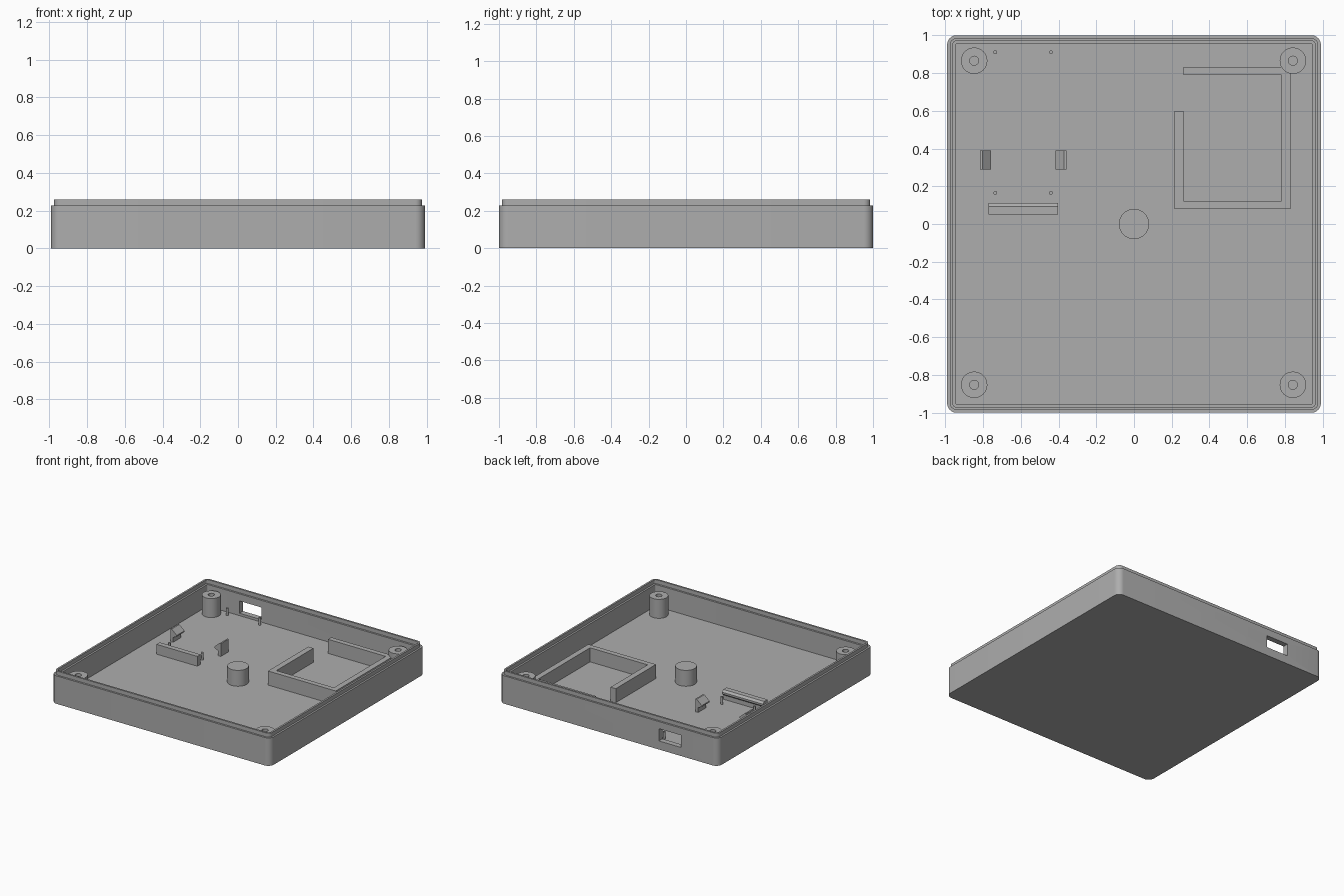
import bpy, bmesh, math
from mathutils import Vector

old = bpy.data.objects.get("Cube")
if old:
    bpy.data.objects.remove(old, do_unlink=True)

HX, HY = 0.99, 1.0      # outer half sizes
FLOOR = 0.05            # floor top
SINK = FLOOR - 0.01     # parts start slightly inside the floor

grey = bpy.data.materials.new("plain grey")
grey.use_nodes = True
COLOUR = (0.42, 0.42, 0.42, 1)
grey.diffuse_color = COLOUR
grey.node_tree.nodes["Principled BSDF"].inputs["Base Color"].default_value = COLOUR


def finish(name, bm, smooth=False):
    bmesh.ops.recalc_face_normals(bm, faces=bm.faces)
    mesh = bpy.data.meshes.new(name)
    bm.to_mesh(mesh)
    bm.free()
    mesh.materials.append(grey)
    ob = bpy.data.objects.new(name, mesh)
    bpy.context.collection.objects.link(ob)
    if smooth:
        bpy.ops.object.select_all(action='DESELECT')
        ob.select_set(True)
        bpy.context.view_layer.objects.active = ob
        bpy.ops.object.shade_smooth_by_angle(angle=math.radians(30))
    return ob


def skin(bm, rings):
    """Join a stack of equal point rings and cap both ends."""
    loops = [[bm.verts.new(p) for p in ring] for ring in rings]
    n = len(loops[0])
    for a, b in zip(loops, loops[1:]):
        for i in range(n):
            j = (i + 1) % n
            bm.faces.new((a[i], a[j], b[j], b[i]))
    bm.faces.new(loops[0])
    bm.faces.new(loops[-1])


def rounded_rect(inset, z, radius=0.05, steps=8):
    r = max(radius - inset, 0.008)
    pts = []
    for q, (sx, sy) in enumerate([(1, 1), (-1, 1), (-1, -1), (1, -1)]):
        cx, cy = sx * (HX - inset - r), sy * (HY - inset - r)
        for k in range(steps + 1):
            a = (q + k / steps) * math.pi / 2
            pts.append((cx + r * math.cos(a), cy + r * math.sin(a), z))
    return pts


def turned(name, x, y, profile, n=32):
    """Round part from (radius, height) pairs."""
    bm = bmesh.new()
    skin(bm, [[(x + r * math.cos(2 * math.pi * i / n),
                y + r * math.sin(2 * math.pi * i / n), z) for i in range(n)]
              for r, z in profile])
    return finish(name, bm, True)


def extruded(name, outline, direction):
    """Prism from a flat outline swept along a direction."""
    bm = bmesh.new()
    d = Vector(direction)
    pts = [Vector(p) for p in outline]
    skin(bm, [pts, [p + d for p in pts]])
    return finish(name, bm)


def block(name, x0, x1, y0, y1, z0, z1):
    return extruded(name, [(x0, y0, z0), (x1, y0, z0), (x1, y1, z0), (x0, y1, z0)],
                    (0, 0, z1 - z0))


# Tray with a raised lip between two ledges
RIM, LIP = 0.228, 0.26
bm = bmesh.new()
skin(bm, [rounded_rect(i, z) for i, z in [
    (0, 0), (0, RIM), (0.015, RIM), (0.015, LIP), (0.03, LIP),
    (0.03, RIM), (0.045, RIM), (0.045, FLOOR)]])
tray = finish("tray", bm, True)

# Port opening through the back wall
cutter = block("port_cutter", -0.655, -0.455, 0.9, 1.1, 0.07, 0.17)
cutter.hide_render = True
cutter.hide_viewport = True
cutter.display_type = 'WIRE'
cut = tray.modifiers.new("port opening", 'BOOLEAN')
cut.operation = 'DIFFERENCE'
cut.solver = 'EXACT'
cut.object = cutter
bpy.context.view_layer.objects.active = tray
bpy.ops.object.modifier_apply(modifier=cut.name)
bpy.data.objects.remove(cutter, do_unlink=True)

# Corner screw posts with blind holes
for side, x in (("right", -0.847), ("left", 0.842)):
    for end, y in (("back", 0.865), ("front", -0.852)):
        turned(f"screw_post_{end}_{side}", x, y,
               [(0.07, SINK), (0.07, 0.205), (0.024, 0.205), (0.024, 0.08)])

# Centre support
turned("centre_post", 0, 0, [(0.08, SINK), (0.08, 0.18)])

# Locating pins
for side, x in (("right", -0.735), ("left", -0.44)):
    for end, y in (("back", 0.91), ("front", 0.165)):
        turned(f"locating_pin_{end}_{side}", x, y, [(0.01, SINK), (0.01, 0.11)], 16)

# Open holder frame, one outline with a gap at the back right corner
frame = [(0.215, 0.6), (0.215, 0.08), (0.828, 0.08), (0.828, 0.832), (0.262, 0.832),
         (0.262, 0.79), (0.782, 0.79), (0.782, 0.122), (0.262, 0.122), (0.262, 0.6)]
extruded("holder_frame", [(x, y, SINK) for x, y in frame], (0, 0, 0.165 - SINK))

# Board stop bar with a hooked top edge
bar = [(0.05, SINK), (0.05, 0.13), (0.092, 0.13), (0.11, 0.115), (0.11, 0.1),
       (0.092, 0.085), (0.092, SINK)]
extruded("stop_bar", [(-0.772, y, z) for y, z in bar], (0.37, 0, 0))

# Pair of snap clips facing each other
clip = [(0, SINK), (0, 0.155), (0.012, 0.155), (0.058, 0.115), (0.058, 0.105),
        (0.025, 0.09), (0.025, SINK)]
for side, x, s in (("right", -0.815, 1), ("left", -0.358, -1)):
    extruded(f"snap_clip_{side}", [(x + s * u, 0.29, z) for u, z in clip], (0, 0.1, 0))
